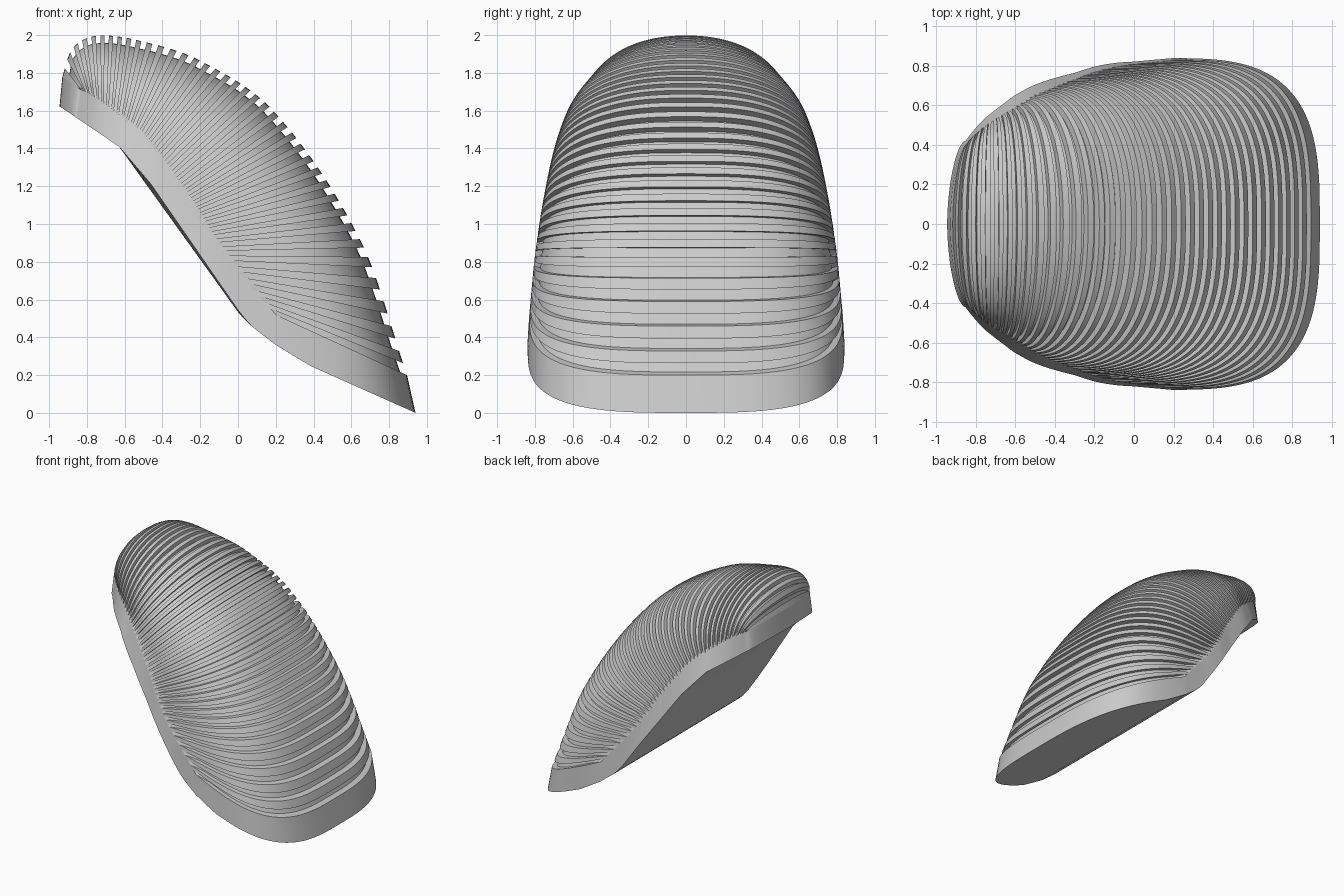
import bpy, bmesh, math

cube = bpy.data.objects.get("Cube")
if cube:
    bpy.data.objects.remove(cube)

RIBS, SEG = 38, 56
DEPTH = 0.04

# Fan stations: u, rim x, rim z, crest x, crest z, half width, roundness
STATIONS = [
    (0.0, 0.20, 0.52, 0.895, 0.20, 0.83, 3.15),
    (0.17, -0.10, 0.87, 0.655, 0.90, 0.795, 3.0),
    (0.45, -0.31, 1.20, 0.20, 1.585, 0.73, 2.6),
    (0.65, -0.49, 1.45, -0.20, 1.865, 0.658, 2.25),
    (0.78, -0.61, 1.56, -0.52, 1.97, 0.587, 2.08),
    (0.90, -0.74, 1.66, -0.76, 1.995, 0.505, 2.15),
    (0.96, -0.80, 1.695, -0.88, 1.925, 0.45, 2.1),
    (1.0, -0.84, 1.715, -0.93, 1.78, 0.405, 1.8),
]
LOWER = [(-0.94, 1.62), (-0.63, 1.41), (-0.46, 1.21), (0.01, 0.53), (0.07, 0.46), (0.2, 0.36), (0.38, 0.25), (0.94, 0.0)]
KEEL = [(-0.94, 1.62), (-0.63, 1.41), (0.01, 0.52), (0.07, 0.46), (0.2, 0.36), (0.38, 0.25), (0.94, 0.0)]
FLARE_X = [(-0.93, -0.945), (-0.6, -0.61), (0.2, 0.2), (0.895, 0.94)]
FLARE_Y = [(-0.9, 1.02), (-0.75, 1.06), (-0.6, 1.09), (-0.3, 1.04), (0.0, 1.015), (0.9, 1.0)]


def lerp(table, x):
    for (x0, a), (x1, b) in zip(table, table[1:]):
        if x <= x1:
            return a + (b - a) * max(0.0, (x - x0) / (x1 - x0))
    return table[-1][1]


def slope(k, c):
    a, b = STATIONS[max(k - 1, 0)], STATIONS[min(k + 1, len(STATIONS) - 1)]
    return (b[c] - a[c]) / (b[0] - a[0])


def station(u):
    """Smooth blend of the fan stations."""
    k = 0
    while k < len(STATIONS) - 2 and u > STATIONS[k + 1][0]:
        k += 1
    p, q = STATIONS[k], STATIONS[k + 1]
    h = q[0] - p[0]
    t = min(1.0, (u - p[0]) / h)
    s = t * t * (3 - 2 * t)
    return [p[c] * (1 - s) + q[c] * s
            + h * slope(k, c) * t * (1 - t) ** 2
            - h * slope(k + 1, c) * t * t * (1 - t) for c in range(1, 7)]


def spaced(i):
    """Ribs are wide at the low end and narrow toward the top."""
    t = i / RIBS
    return t + 0.14 * t * (1 - t)


def section(u, inset=0.0):
    """One arched cross-section from the left rim over the crest to the right rim."""
    bx, bz, cx, cz, w, n = station(u)
    length = math.hypot(cx - bx, cz - bz)
    shrink = 1 - min(inset / length, 0.3)
    pts = []
    for i in range(SEG + 1):
        a = math.pi * i / SEG
        s = max(math.sin(a), 0.0) ** (2 / n)
        c = math.cos(a)
        y = math.copysign(abs(c) ** (2 / n), c) * w
        y *= 1 - inset * min(1.0, 10 * s)
        pts.append((bx + (cx - bx) * s * shrink, y, bz + (cz - bz) * s * shrink))
    return pts


def grid_object(name, grids, material, angle=35):
    bm = bmesh.new()
    for rows in grids:
        vs = [[bm.verts.new(p) for p in row] for row in rows]
        for r0, r1 in zip(vs, vs[1:]):
            for i in range(len(r0) - 1):
                bm.faces.new((r0[i], r0[i + 1], r1[i + 1], r1[i]))
    bmesh.ops.remove_doubles(bm, verts=bm.verts, dist=0.0005)
    bmesh.ops.recalc_face_normals(bm, faces=bm.faces)
    mesh = bpy.data.meshes.new(name)
    bm.to_mesh(mesh)
    bm.free()
    obj = bpy.data.objects.new(name, mesh)
    bpy.context.collection.objects.link(obj)
    mesh.materials.append(material)
    bpy.ops.object.select_all(action='DESELECT')
    obj.select_set(True)
    bpy.context.view_layer.objects.active = obj
    bpy.ops.object.shade_smooth_by_angle(angle=math.radians(angle))
    return obj


grey = bpy.data.materials.new("plain grey")
grey.use_nodes = True
grey.diffuse_color = (0.6, 0.6, 0.6, 1)
grey.node_tree.nodes["Principled BSDF"].inputs["Base Color"].default_value = (0.6, 0.6, 0.6, 1)

# Ribbed shell: slot floor, then raised rib, repeated along the fan
rows = [section(0)]
for i in range(RIBS):
    u0, um, u1 = spaced(i), spaced(i + 0.5), spaced(i + 1)
    rows += [section(u0, DEPTH), section(um, DEPTH), section(um), section(u1)]
shell = grid_object("ribbed_shell", [rows], grey)
# The shell is open below, so make sure its normals point outward
if sum(p.normal.z * p.area for p in shell.data.polygons) < 0:
    shell.data.flip_normals()

# Rim band and underside: one half path, mirrored across y
half = section(0)[SEG // 2:]
half += [section(spaced(i / 2))[-1] for i in range(1, 2 * RIBS)]
half += section(1)[SEG // 2:][::-1]
lower, keel = [], []
for x, y, z in half:
    lx = lerp(FLARE_X, x)
    lower.append((lx, y * lerp(FLARE_Y, x), lerp(LOWER, lx)))
    keel.append((lx, 0, lerp(KEEL, lx)))


def mirror(row):
    return [(x, -y, z) for x, y, z in row]


band = grid_object("rim_band", [[half, lower], [mirror(half), mirror(lower)]], grey, 50)
if sum(p.normal.dot((p.center.x, p.center.y, 0)) * p.area for p in band.data.polygons) < 0:
    band.data.flip_normals()

base = grid_object("underside", [[lower, keel], [mirror(lower), mirror(keel)]], grey, 20)
if sum(p.normal.z * p.area for p in base.data.polygons) > 0:
    base.data.flip_normals()
